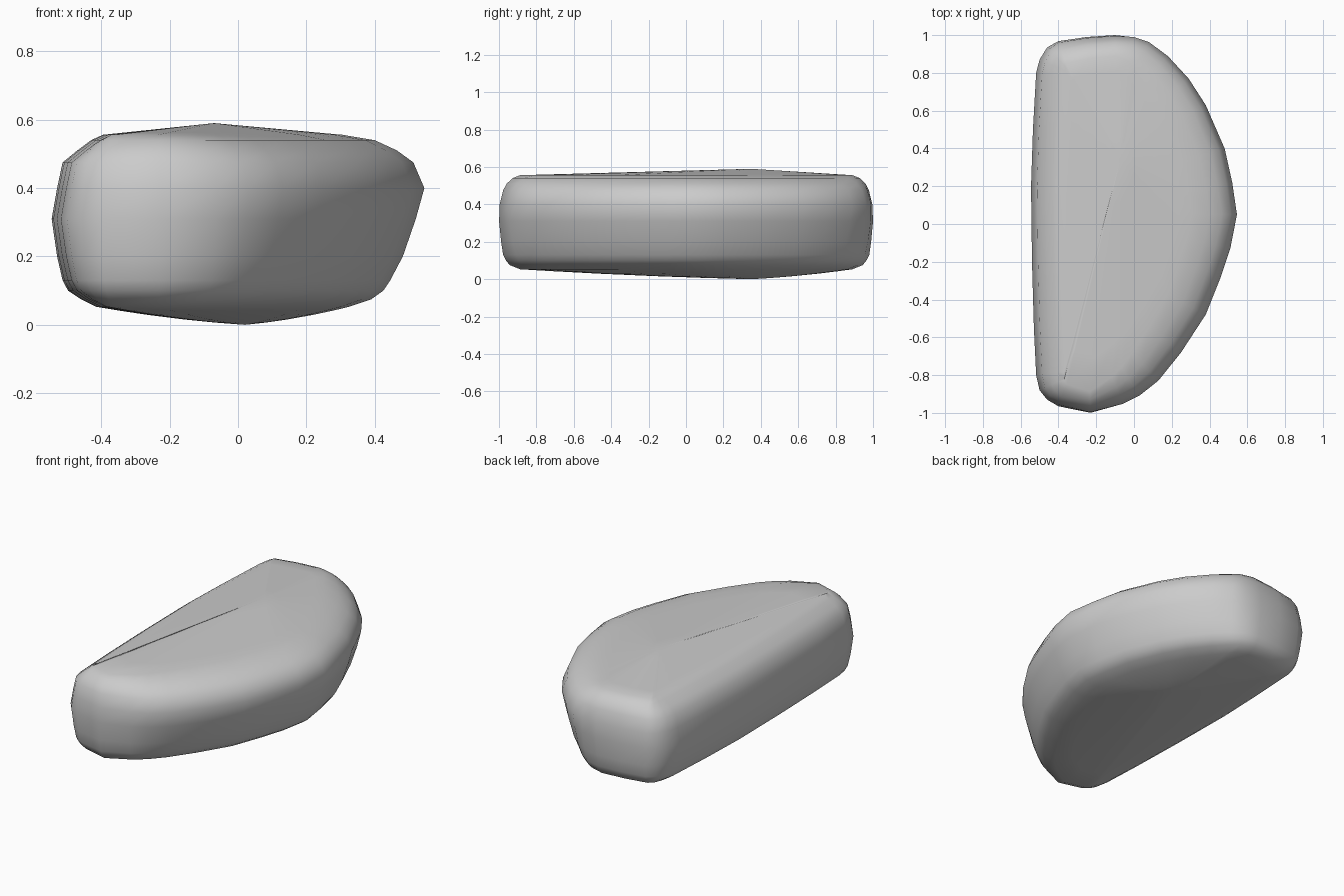
import bpy, bmesh
from mathutils import Vector

if "Cube" in bpy.data.objects:
    bpy.data.objects.remove(bpy.data.objects["Cube"])

# D-shaped outline seen from above, counter-clockwise
OUTLINE = [(-.545, .2), (-.54, -.2), (-.53, -.55), (-.518, -.8), (-.5, -.88), (-.46, -.93),
           (-.4, -.965), (-.23, -1), (-.06, -.955), (.03, -.91), (.13, -.83), (.25, -.68),
           (.38, -.48), (.46, -.28), (.51, -.13), (.545, .05), (.52, .22), (.48, .4),
           (.38, .63), (.29, .77), (.18, .89), (.08, .965), (0, .993), (-.1, 1),
           (-.25, .99), (-.4, .968), (-.46, .935), (-.5, .87), (-.518, .8), (-.535, .5)]

# Side profile: height, then inset on flat side, on ends, on curved side
LAYERS = [(.053, .13, .11, .22), (.075, .085, .055, .155), (.1, .048, .035, .12),
          (.13, .032, .02, .1), (.2, .016, .01, .063), (.31, 0, 0, .025),
          (.4, .016, .004, 0), (.475, .032, .022, .032), (.51, .075, .04, .08),
          (.54, .115, .07, .145), (.556, .15, .11, .24)]

pts = [Vector(p) for p in OUTLINE]
n = len(pts)
bm = bmesh.new()


def inset_ring(z, flat, end, curved):
    ring = []
    for i, p in enumerate(pts):
        a = (p - pts[i - 1]).normalized()
        b = (pts[(i + 1) % n] - p).normalized()
        t = (a + b).normalized()
        normal = Vector((t.y, -t.x))
        side = curved if normal.x > 0 else flat
        q = p - normal * (end + (side - end) * abs(normal.x))
        ring.append(bm.verts.new((q.x, q.y, z)))
    return ring


def bridge(low, high):
    for i in range(n):
        j = (i + 1) % n
        bm.faces.new((low[i], low[j], high[j], high[i]))


def cap(edge, apex, crown):
    # Gently crowned face rising to an off-centre apex
    apex = Vector(apex)
    prev = edge
    for s in (.85, .65, .4, .2):
        bulge = Vector((0, 0, crown * 4 * s * (1 - s)))
        ring = [bm.verts.new(apex + (v.co - apex) * s + bulge) for v in edge]
        bridge(prev, ring)
        prev = ring
    tip = bm.verts.new(apex)
    for i in range(n):
        bm.faces.new((prev[i], prev[(i + 1) % n], tip))


# Rounded side wall
rings = [inset_ring(*layer) for layer in LAYERS]
for low, high in zip(rings, rings[1:]):
    bridge(low, high)

# Top and bottom faces
cap(rings[-1], (-.07, .35, .59), 0)
cap(rings[0], (.02, .35, 0), -.006)

bmesh.ops.recalc_face_normals(bm, faces=bm.faces)
for f in bm.faces:
    f.smooth = True
mesh = bpy.data.meshes.new("half_round_stone")
bm.to_mesh(mesh)
bm.free()
stone = bpy.data.objects.new("half_round_stone", mesh)
bpy.context.collection.objects.link(stone)
